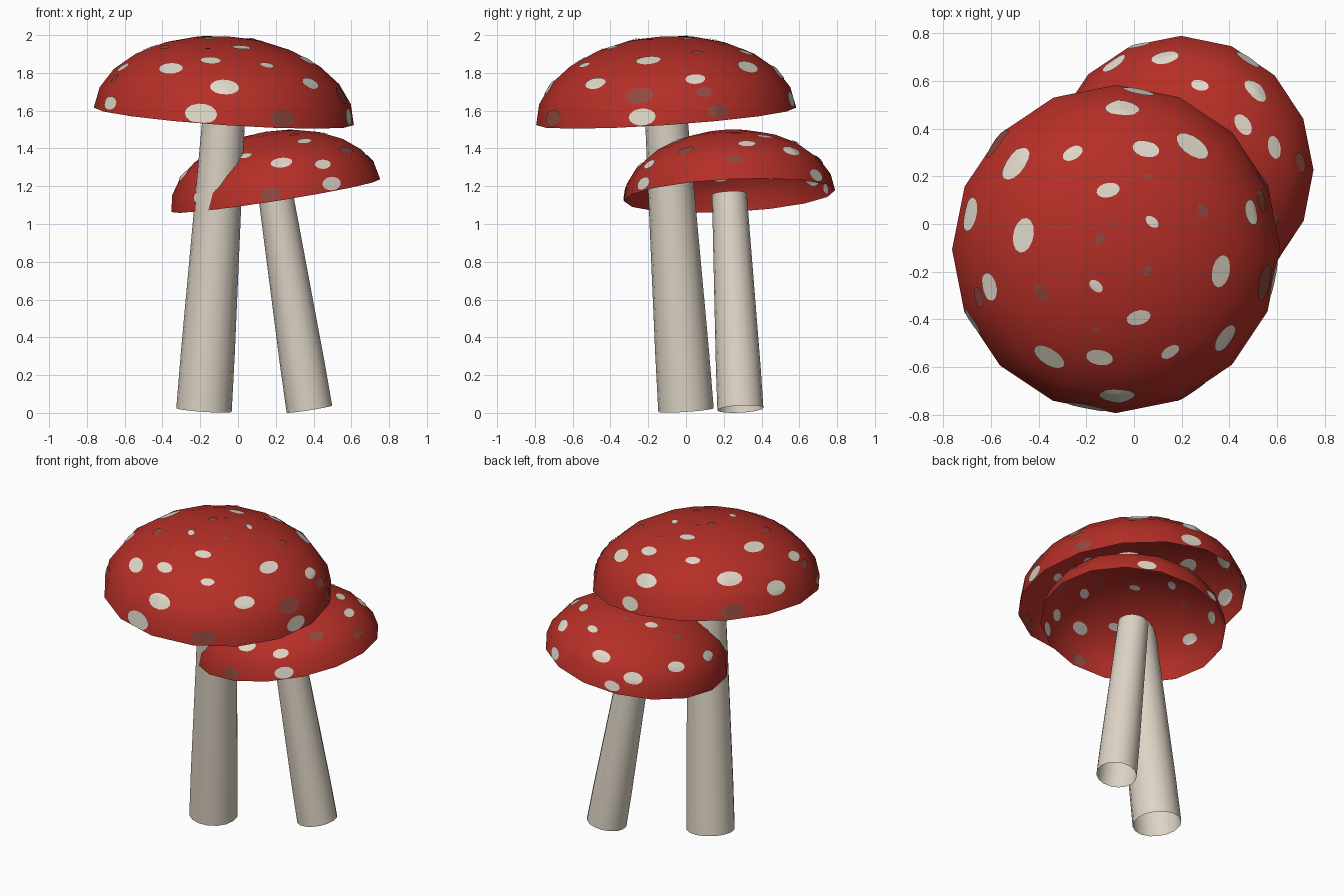
import bpy, bmesh, math
from mathutils import Vector
from mathutils.bvhtree import BVHTree

if "Cube" in bpy.data.objects:
    bpy.data.objects.remove(bpy.data.objects["Cube"])

SIDES, RINGS = 16, 6


def material(name, rgb):
    m = bpy.data.materials.new(name)
    m.diffuse_color = (*rgb, 1)
    m.use_nodes = True
    m.node_tree.nodes["Principled BSDF"].inputs["Base Color"].default_value = m.diffuse_color
    return m


RED = material("cap red", (0.46, 0.028, 0.02))
CREAM = material("stem cream", (0.73, 0.66, 0.56))
WHITE = material("spot white", (0.73, 0.68, 0.58))
FADED = material("faded spot", (0.28, 0.065, 0.05))


def lathe(profile):
    """Revolve (radius, z) points; a zero radius closes to a point."""
    bm = bmesh.new()
    prev = None
    for r, z in profile:
        n = 1 if r == 0 else SIDES
        ring = [bm.verts.new((r * math.cos(2 * math.pi * i / SIDES),
                              r * math.sin(2 * math.pi * i / SIDES), z)) for i in range(n)]
        if prev:
            for i in range(SIDES):
                j = (i + 1) % SIDES
                if n == 1:
                    bm.faces.new((prev[i], prev[j], ring[0]))
                else:
                    bm.faces.new((prev[i], prev[j], ring[j], ring[i]))
        prev = ring
    bm.normal_update()
    return bm


def finish(bm, name, mat, matrix):
    bm.transform(matrix)
    me = bpy.data.meshes.new(name)
    bm.to_mesh(me)
    bm.free()
    me.materials.append(mat)
    me.shade_smooth()
    bpy.context.collection.objects.link(bpy.data.objects.new(name, me))


def add_spots(name, mat, tree, spots, centre, matrix, R, H):
    """Thin patches hugging both faces of the cap; spots are (world x, world y, half width)."""
    bm = bmesh.new()
    rot = matrix.to_3x3()
    lean = rot @ Vector((0, 0, 1))
    for x, y, a in spots:
        # place the spot on the dome, allowing for the lean
        h = H / 2
        for _ in range(6):
            lx, ly = x - centre.x - lean.x * h, y - centre.y - lean.y * h
            rr = min(math.hypot(lx, ly) / R, 0.993)
            h = 0.5 * h + 0.5 * H * math.sqrt(1 - rr * rr)
        ang = math.atan2(ly, lx)
        p = Vector((rr * R * math.cos(ang), rr * R * math.sin(ang), H * math.sqrt(1 - rr * rr)))
        normal = Vector((p.x / R**2, p.y / R**2, p.z / H**2)).normalized()
        along = Vector((-math.sin(ang), math.cos(ang), 0))
        up = normal.cross(along)
        for offset in (0.005, -0.004):
            rows = []
            for k in range(4):
                row = []
                for i in range(14 if k else 1):
                    t = 2 * math.pi * i / 14
                    q = p + along * (a * k / 3 * math.cos(t)) + up * (0.62 * a * k / 3 * math.sin(t))
                    q.z = max(q.z, 0.003)
                    hit, n, _, _ = tree.ray_cast(Vector((0, 0, 0.001)), q - Vector((0, 0, 0.001)))
                    if hit is None:
                        hit, n, _, _ = tree.find_nearest(q)
                    if n.dot(q) < 0:
                        n = -n
                    row.append(bm.verts.new(hit + n * offset))
                rows.append(row)
            for k in range(3):
                for i in range(14):
                    j = (i + 1) % 14
                    inner, outer = rows[k], rows[k + 1]
                    f = [inner[0], outer[i], outer[j]] if k == 0 else [inner[i], outer[i], outer[j], inner[j]]
                    bm.faces.new(f if offset > 0 else f[::-1])
    finish(bm, name, mat, matrix)


def mushroom(name, base, rim, r_base, r_top, R, H, white, faded):
    base, rim = Vector(base), Vector(rim)
    axis = rim - base
    turn = Vector((0, 0, 1)).rotation_difference(axis).to_matrix().to_4x4()

    def at(point):
        m = turn.copy()
        m.translation = point
        return m

    # open tapered stem
    L = axis.length
    finish(lathe([(r_base, 0), (r_base * 0.97, L * 0.2), ((r_base + r_top) / 2, L * 0.55),
                  (r_top, L + 0.01)]), name + "_stem", CREAM, at(base))
    # hollow half-dome cap
    dome = [(R * math.cos(math.pi / 2 * i / RINGS), H * math.sin(math.pi / 2 * i / RINGS))
            for i in range(RINGS)] + [(0, H)]
    bm = lathe(dome)
    tree = BVHTree.FromBMesh(bm)
    finish(bm, name + "_cap", RED, at(rim))
    add_spots(name + "_white_spots", WHITE, tree, white, rim, at(rim), R, H)
    add_spots(name + "_faded_spots", FADED, tree, faded, rim, at(rim), R, H)


big_white = [
    (-0.05, 0.495, 0.075), (0.05, 0.32, 0.058), (0.25, 0.335, 0.08), (-0.26, 0.30, 0.045),
    (-0.505, 0.26, 0.08), (-0.11, 0.145, 0.05), (-0.47, -0.045, 0.075), (0.075, 0.01, 0.032),
    (0.50, 0.05, 0.055), (-0.16, -0.26, 0.033), (-0.615, -0.265, 0.06), (0.37, -0.20, 0.07),
    (0.02, -0.395, 0.052), (-0.36, -0.565, 0.075), (-0.145, -0.565, 0.058), (0.155, -0.54, 0.042),
    (0.39, -0.485, 0.065), (-0.07, -0.73, 0.078), (-0.70, 0.045, 0.075), (0.02, 0.57, 0.07),
    (-0.20, -0.80, 0.09), (0.62, -0.24, 0.075), (-0.70, -0.42, 0.06)]
big_faded = [
    (0.29, 0.06, 0.035), (0.06, 0.20, 0.016), (-0.145, -0.06, 0.03), (-0.085, 0.0, 0.016),
    (0.055, -0.195, 0.027), (-0.39, -0.29, 0.042), (-0.66, -0.31, 0.045), (-0.16, -0.445, 0.016),
    (0.56, -0.25, 0.08), (0.25, -0.72, 0.075), (0.54, 0.10, 0.05), (0.62, 0.20, 0.06),
    (-0.60, 0.36, 0.075)]
small_white = [
    (0.13, 0.705, 0.06), (-0.09, 0.68, 0.06), (0.28, 0.585, 0.038), (0.52, 0.565, 0.06),
    (0.465, 0.42, 0.05), (0.60, 0.325, 0.05), (0.23, -0.24, 0.06), (0.355, -0.05, 0.045),
    (0.455, -0.20, 0.05), (0.52, -0.26, 0.06), (0.035, -0.14, 0.04), (-0.22, -0.14, 0.05),
    (-0.25, 0.45, 0.055), (-0.30, 0.18, 0.055), (0.0, 0.36, 0.04), (0.12, 0.15, 0.035),
    (0.50, 0.72, 0.06), (0.0, 0.80, 0.05)]
small_faded = [
    (0.58, 0.0, 0.05), (0.17, -0.33, 0.06), (-0.16, -0.14, 0.05), (0.71, 0.26, 0.045),
    (0.30, 0.04, 0.03), (0.47, 0.27, 0.03), (-0.15, 0.30, 0.03), (0.15, 0.42, 0.025)]

mushroom("large", (-0.18, 0.0, 0.015), (-0.075, -0.105, 1.57), 0.147, 0.112, 0.69, 0.424,
         big_white, big_faded)
mushroom("small", (0.378, 0.288, 0.02), (0.2, 0.23, 1.15), 0.122, 0.092, 0.56, 0.343,
         small_white, small_faded)
